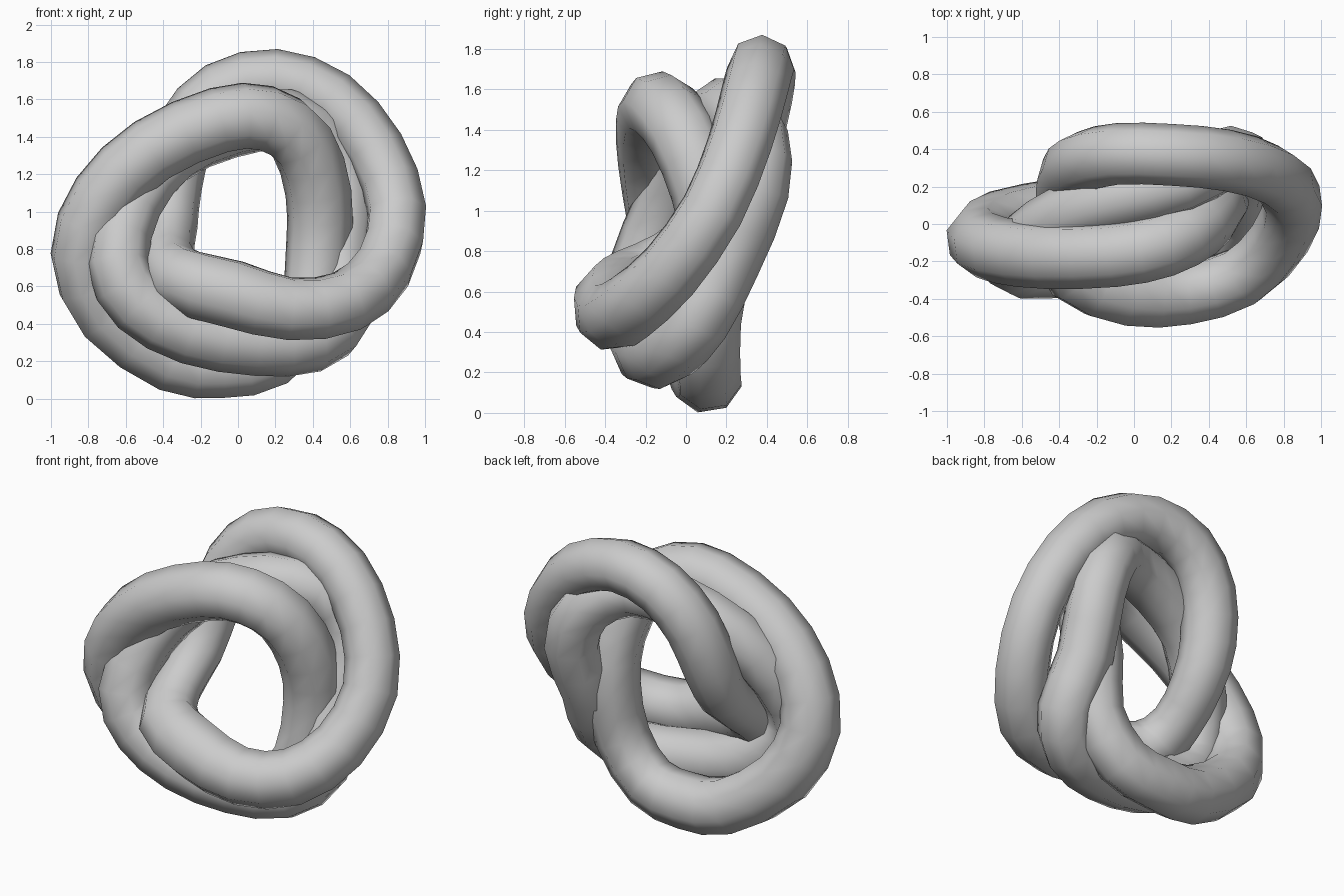
import bpy, math
from mathutils import Vector

if "Cube" in bpy.data.objects:
    bpy.data.objects.remove(bpy.data.objects["Cube"])

SIDES = 8       # sides of each tube
STEPS = 2       # path subdivisions between control points


def smooth_loop(pts):
    """Closed Catmull-Rom path; the fourth value of each point is the radius."""
    p = [Vector(q) for q in pts]
    n = len(p)
    out = []
    for i in range(n):
        a, b, c, d = p[i - 1], p[i], p[(i + 1) % n], p[(i + 2) % n]
        for s in range(STEPS):
            t = s / STEPS
            out.append(0.5 * (2 * b + (c - a) * t + (2 * a - 5 * b + 4 * c - d) * t * t
                              + (3 * b - a - 3 * c + d) * t ** 3))
    return out


def tube_ring(name, pts):
    loop = smooth_loop(pts)
    path = [q.to_3d() for q in loop]
    n = len(path)
    centre = sum(path, Vector()) / n
    verts, faces = [], []
    for i, c in enumerate(path):
        tangent = (path[(i + 1) % n] - path[i - 1]).normalized()
        out = c - centre
        out = (out - tangent * out.dot(tangent)).normalized()
        side = tangent.cross(out)
        for k in range(SIDES):
            a = 2 * math.pi * (k + 0.5) / SIDES
            verts.append(c + loop[i].w * (out * math.cos(a) + side * math.sin(a)))
            k2, i2 = (k + 1) % SIDES, (i + 1) % n
            faces.append((i * SIDES + k, i * SIDES + k2, i2 * SIDES + k2, i2 * SIDES + k))
    mesh = bpy.data.meshes.new(name)
    mesh.from_pydata(verts, [], faces)
    mesh.polygons.foreach_set("use_smooth", [True] * len(faces))
    mesh.update()
    obj = bpy.data.objects.new(name, mesh)
    bpy.context.collection.objects.link(obj)


# Ring sweeping over the back top, right side and front bottom
tube_ring("right_ring", [
    (-.09, .375, 1.64, .165), (.2, .37, 1.705, .165), (.5, .34, 1.595, .165),
    (.735, .265, 1.33, .162), (.85, .13, 1.0, .162), (.78, -.08, .7, .165),
    (.58, -.28, .52, .17), (.28, -.37, .48, .175), (-.03, -.365, .56, .19),
    (-.31, -.26, .64, .18), (-.38, -.07, .76, .15), (-.37, .13, .93, .155),
    (-.355, .25, 1.15, .165), (-.28, .33, 1.43, .168)])

# Ring sweeping over the front top, left side and back bottom
tube_ring("left_ring", [
    (-.83, -.08, .77, .178), (-.72, -.14, 1.08, .178), (-.46, -.17, 1.33, .178),
    (-.1, -.16, 1.49, .178), (.15, -.11, 1.5, .178), (.34, -.01, 1.37, .178),
    (.43, .1, 1.1, .178), (.43, .15, .8, .175), (.375, .11, .46, .165),
    (.18, .11, .22, .165), (-.08, .11, .17, .17), (-.36, .08, .205, .175),
    (-.7, .01, .45, .178)])

# Ring threaded between the other two
tube_ring("middle_ring", [
    (.57, .34, 1.1, .17), (.54, .2, .75, .17), (.56, .05, .46, .17),
    (.4, -.09, .31, .17), (.1, -.17, .3, .178), (-.25, -.21, .36, .178),
    (-.52, -.22, .51, .178), (-.64, -.21, .73, .17), (-.57, -.09, 1.03, .165),
    (-.36, .05, 1.3, .165), (-.05, .14, 1.45, .17), (.25, .22, 1.49, .17),
    (.47, .34, 1.37, .17)])
